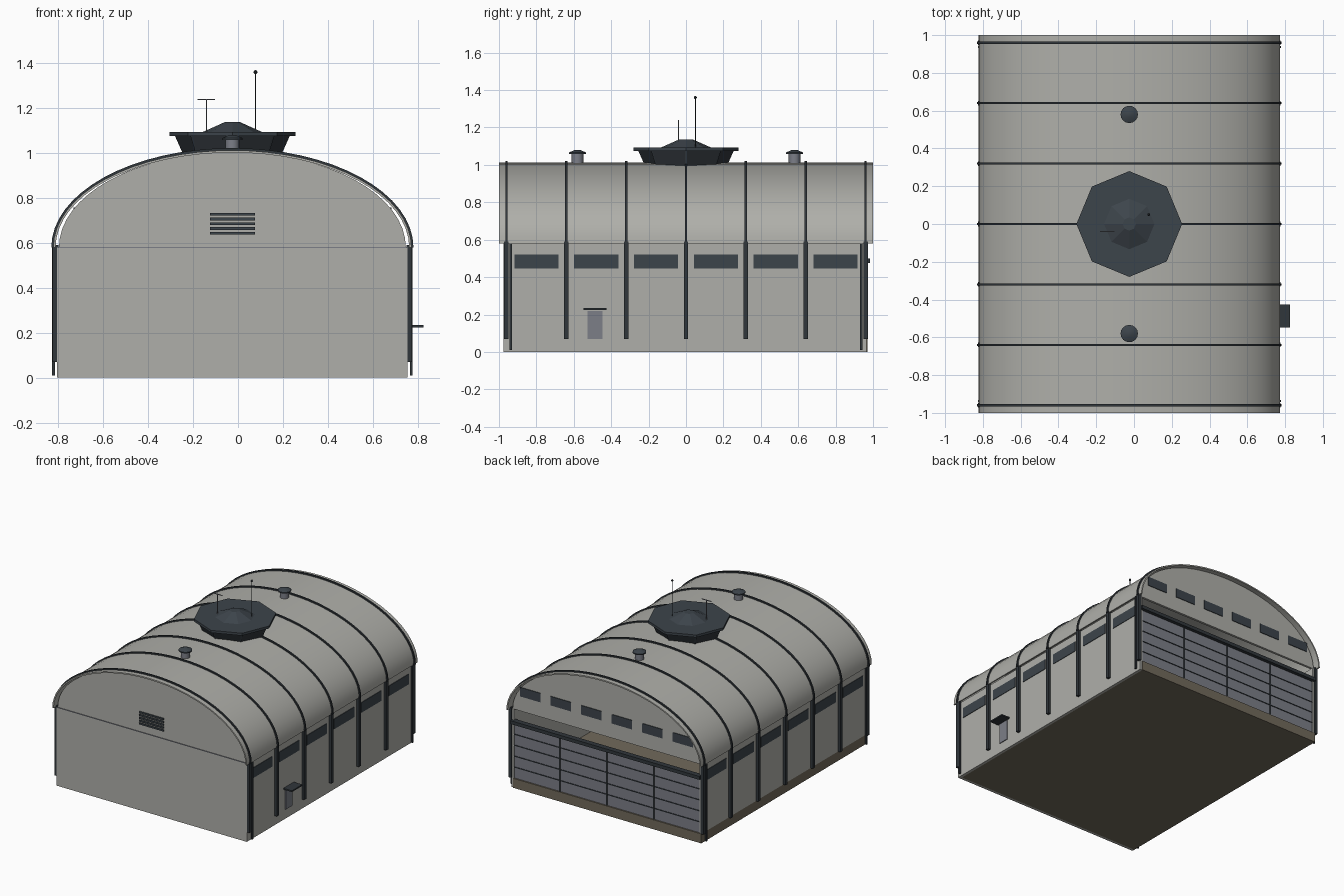
import bpy, bmesh, math

if "Cube" in bpy.data.objects:
    bpy.data.objects.remove(bpy.data.objects["Cube"])

CX = -0.025      # building axis
EAVE = 0.58      # height where the vault starts
RIBS = [-0.96 + 0.32 * i for i in range(7)]


def mat(name, r, g, b):
    m = bpy.data.materials.new(name)
    m.diffuse_color = (r, g, b, 1)
    m.use_nodes = True
    m.node_tree.nodes["Principled BSDF"].inputs["Base Color"].default_value = m.diffuse_color
    return m


WALL = mat("pale concrete", 0.43, 0.43, 0.40)
DARK = mat("dark steel", 0.030, 0.037, 0.044)
GLASS = mat("window slate", 0.046, 0.058, 0.070)
METAL = mat("grey metal", 0.20, 0.21, 0.245)
SLAB = mat("brown slab", 0.165, 0.143, 0.105)


def finish(name, bm, material, smooth=False):
    bmesh.ops.recalc_face_normals(bm, faces=bm.faces)
    me = bpy.data.meshes.new(name)
    bm.to_mesh(me)
    bm.free()
    ob = bpy.data.objects.new(name, me)
    bpy.context.collection.objects.link(ob)
    me.materials.append(material)
    if smooth:
        bpy.ops.object.select_all(action='DESELECT')
        ob.select_set(True)
        bpy.context.view_layer.objects.active = ob
        bpy.ops.object.shade_smooth_by_angle(angle=math.radians(30))
    return ob


def boxes(name, spans, material):
    """Join boxes given as (x0, x1, y0, y1, z0, z1), x measured from the axis."""
    bm = bmesh.new()
    for x0, x1, y0, y1, z0, z1 in spans:
        vs = bmesh.ops.create_cube(bm, size=1)["verts"]
        for v in vs:
            v.co.x = CX + (x0 if v.co.x < 0 else x1)
            v.co.y = y0 if v.co.y < 0 else y1
            v.co.z = z0 if v.co.z < 0 else z1
    return finish(name, bm, material)


def both(spans):
    return spans + [(-b, -a, c, d, e, f) for a, b, c, d, e, f in spans]


def arc(a, h, n=32):
    return [(CX + a * math.cos(math.pi * i / n), EAVE + h * math.sin(math.pi * i / n))
            for i in range(n + 1)]


def extrude(name, outline, y0, y1, material, smooth=False):
    """Extrude an x-z outline along y."""
    bm = bmesh.new()
    f = bm.faces.new([bm.verts.new((x, y0, z)) for x, z in outline])
    ext = bmesh.ops.extrude_face_region(bm, geom=[f])["geom"]
    for v in ext:
        if isinstance(v, bmesh.types.BMVert):
            v.co.y = y1
    return finish(name, bm, material, smooth)


def arch(name, outer, inner, y0, y1, material):
    return extrude(name, arc(*outer) + arc(*inner)[::-1], y0, y1, material, True)


def lathe(name, profile, x, y, n, material, smooth=False):
    """Closed solid of revolution from (radius, z) rings."""
    bm = bmesh.new()
    rings = [[bm.verts.new((x + r * math.cos(2 * math.pi * i / n),
                            y + r * math.sin(2 * math.pi * i / n), z))
              for i in range(n)] for r, z in profile]
    for a, b in zip(rings, rings[1:]):
        for i in range(n):
            bm.faces.new((a[i], a[(i + 1) % n], b[(i + 1) % n], b[i]))
    bm.faces.new(rings[0])
    bm.faces.new(rings[-1])
    return finish(name, bm, material, smooth)


# floor slab and walls
boxes("floor_slab", [(-0.779, 0.762, -0.955, 0.97, 0, 0.07)], SLAB)
boxes("right_wall", [(0.76, 0.78, -0.97, 0.965, 0, EAVE)], WALL)
boxes("left_wall", [(-0.78, -0.76, -0.97, 0.965, 0.07, EAVE)], WALL)
boxes("front_wall", [(-0.78, 0.78, -0.975, -0.955, 0, EAVE)], WALL)

# end gables under the vault
extrude("front_gable", arc(0.772, 0.424), -0.972, -0.955, WALL)
extrude("back_gable", arc(0.772, 0.424), 0.945, 0.962, WALL)
boxes("gable_joint", [(-0.775, 0.775, -0.977, -0.97, 0.578, 0.582)], METAL)

# vaulted roof with ribs and side posts
arch("roof_vault", (0.797, 0.432), (0.787, 0.422), -1, 1, WALL)
for i, y in enumerate(RIBS):
    arch(f"roof_rib_{i}", (0.806, 0.442), (0.793, 0.429), y - 0.006, y + 0.006, DARK)
boxes("side_posts", both([(0.775, 0.80, y - 0.012, y + 0.012, 0.07, EAVE + 0.01)
                          for y in RIBS]), DARK)
boxes("downpipes", both([(0.79, 0.802, y - 0.006, y + 0.006, 0.01, EAVE)
                         for y in (-0.937, 0.937)]), DARK)

# side windows between the posts
boxes("side_windows", both([(0.776, 0.784, y + 0.042, y + 0.278, 0.447, 0.522)
                            for y in RIBS[:-1]]), GLASS)

# small side entrance
boxes("side_door", [(0.776, 0.786, -0.527, -0.447, 0.07, 0.22)], METAL)
boxes("door_awning", [(0.78, 0.85, -0.547, -0.425, 0.224, 0.234)], DARK)

# louvres on the front gable
boxes("front_louvres", [(-0.10, 0.10, -0.98, -0.97, z - 0.006, z + 0.006)
                        for z in [0.643 + 0.021 * k for k in range(5)]], GLASS)

# windows on the back gable
boxes("back_windows", [(x - 0.083, x + 0.083, 0.957, 0.967, 0.69, 0.757)
                       for x in [-0.625 + 0.25 * k for k in range(6)]], GLASS)

# sliding hangar doors with seams and top rail
boxes("hangar_doors", [(-0.765, 0.765, 0.94, 0.96, 0.07, 0.475)], METAL)
seams = [(-0.765, 0.765, 0.955, 0.964, z - 0.003, z + 0.003)
         for z in [0.07 + 0.081 * k for k in range(1, 5)]]
seams += [(x - 0.005, x + 0.005, 0.955, 0.966, 0.07, 0.475) for x in (-0.385, 0, 0.385)]
boxes("door_seams", seams, DARK)
boxes("door_rail", [(-0.775, 0.775, 0.945, 0.985, 0.475, 0.50)], DARK)

# octagonal roof cabin
lathe("cabin_body", [(0.215, 0.985), (0.255, 1.075)], CX, 0, 8, DARK)
lathe("cabin_rim", [(0.28, 1.075), (0.28, 1.093)], CX, 0, 8, GLASS)
lathe("cabin_cap", [(0.14, 1.09), (0.035, 1.137)], CX, 0, 8, GLASS)

# slim mullions at the cabin corners
bm = bmesh.new()
for k in range(8):
    a = math.pi / 4 * k
    quad = []
    for r, z in ((0.218, 0.985), (0.258, 1.075)):
        for s in ((-1, 1) if z < 1 else (1, -1)):
            quad.append(bm.verts.new((CX + r * math.cos(a) - s * 0.006 * math.sin(a),
                                      r * math.sin(a) + s * 0.006 * math.cos(a), z)))
    bm.faces.new(quad)
finish("cabin_mullions", bm, GLASS)

# masts
lathe("tall_mast", [(0.003, 1.09), (0.003, 1.357)], 0.078, 0.05, 8, DARK)
lathe("mast_ball", [(0.003, 1.352), (0.008, 1.357), (0.008, 1.363), (0.003, 1.369)],
      0.078, 0.05, 10, DARK, True)
lathe("short_mast", [(0.0025, 1.09), (0.0025, 1.24)], -0.14, -0.04, 8, METAL)
boxes("mast_crossbar", [(-0.155, -0.077, -0.042, -0.038, 1.236, 1.241)], METAL)

# roof ventilators
for side, y in (("front", -0.58), ("back", 0.58)):
    lathe(f"{side}_vent_stack", [(0.031, 0.99), (0.031, 1.06)], CX, y, 16, METAL, True)
    lathe(f"{side}_vent_cap", [(0.046, 1.058), (0.046, 1.066), (0.015, 1.08)],
          CX, y, 16, GLASS, True)
